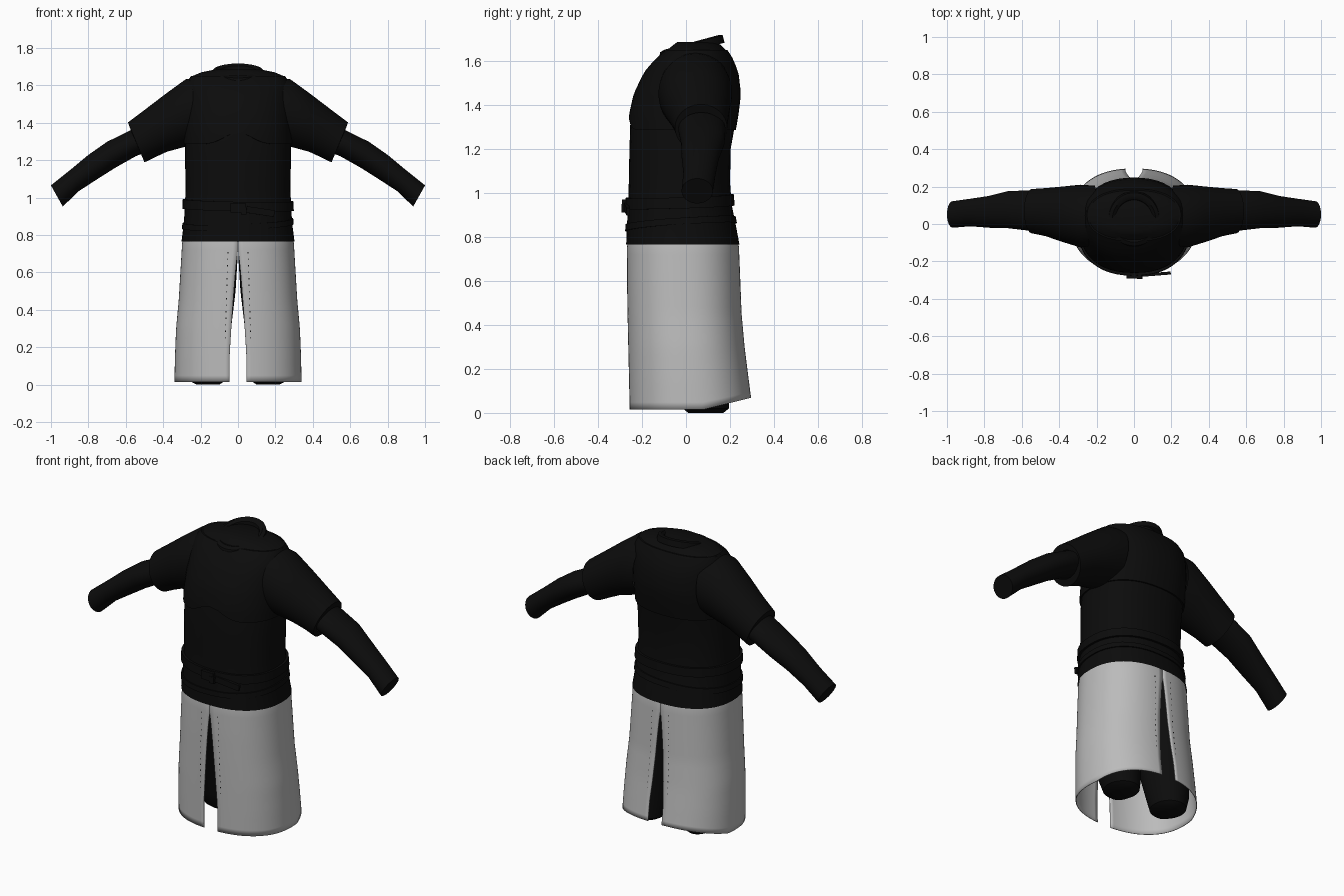
import bpy
import math
from math import sin, cos, pi, exp
from mathutils import Vector

SEGMENTS = 48
ROUNDNESS = 2.3

if "Cube" in bpy.data.objects:
    bpy.data.objects.remove(bpy.data.objects["Cube"], do_unlink=True)


def make_material(name, value):
    mat = bpy.data.materials.new(name)
    mat.use_nodes = True
    colour = (value, value, value, 1)
    mat.diffuse_color = colour
    shader = mat.node_tree.nodes["Principled BSDF"]
    shader.inputs["Base Color"].default_value = colour
    shader.inputs["Roughness"].default_value = 0.9
    return mat


black = make_material("black cloth", 0.0035)
grey = make_material("pale grey cloth", 0.5)


def make_object(name, verts, faces, mat, mirror=False, thickness=0):
    mesh = bpy.data.meshes.new(name)
    mesh.from_pydata(verts, [], faces)
    mesh.materials.append(mat)
    obj = bpy.data.objects.new(name, mesh)
    bpy.context.collection.objects.link(obj)
    bpy.ops.object.select_all(action="DESELECT")
    bpy.context.view_layer.objects.active = obj
    obj.select_set(True)
    bpy.ops.object.shade_smooth_by_angle(angle=math.radians(40))
    if mirror:
        mod = obj.modifiers.new("mirror", "MIRROR")
        mod.use_mirror_merge = False
    if thickness:
        mod = obj.modifiers.new("thickness", "SOLIDIFY")
        mod.thickness = thickness
    return obj


def loft(name, rows, mat, closed=True, cap_start=False, cap_end=False, **options):
    """Join rows of equal length into a skin."""
    count = len(rows[0])
    verts = [point for row in rows for point in row]
    faces = []
    for r in range(len(rows) - 1):
        for i in range(count if closed else count - 1):
            j = (i + 1) % count
            a, b = r * count, (r + 1) * count
            faces.append((a + i, a + j, b + j, b + i))
    if cap_start:
        faces.append(tuple(reversed(range(count))))
    if cap_end:
        faces.append(tuple(range(len(verts) - count, len(verts))))
    return make_object(name, verts, faces, mat, **options)


def sample(table, z):
    """Half width, front y and back y at a height, from an ascending table."""
    if z <= table[0][0]:
        return table[0][1:]
    for low, high in zip(table, table[1:]):
        if z <= high[0]:
            t = (z - low[0]) / (high[0] - low[0])
            return [p + (q - p) * t for p, q in zip(low[1:], high[1:])]
    return table[-1][1:]


def body_point(table, z, angle, grow=0):
    """Point on a rounded outline; angle zero is +x, a quarter turn is the back."""
    width, front, back = sample(table, z)
    c, s = cos(angle), sin(angle)
    power = 2 / ROUNDNESS
    middle, depth = (front + back) / 2, (back - front) / 2
    x = math.copysign(abs(c) ** power, c) * (width + grow)
    y = middle + math.copysign(abs(s) ** power, s) * (depth + grow)
    return Vector((x, y, z))


ANGLES = [2 * pi * i / SEGMENTS for i in range(SEGMENTS)]

# Torso: height, half width, front, back
torso = [
    (0.765, 0.302, -0.272, 0.243), (0.86, 0.290, -0.268, 0.225),
    (0.95, 0.284, -0.262, 0.207), (1.05, 0.280, -0.260, 0.200),
    (1.20, 0.283, -0.257, 0.203), (1.35, 0.282, -0.252, 0.230),
    (1.45, 0.278, -0.230, 0.242), (1.55, 0.272, -0.182, 0.230),
    (1.61, 0.268, -0.130, 0.205), (1.645, 0.255, -0.090, 0.185),
    (1.67, 0.195, -0.060, 0.160), (1.685, 0.120, -0.040, 0.140),
]
loft("tunic_body", [[body_point(torso, row[0], a) for a in ANGLES] for row in torso],
     black, cap_end=True)


# Vest shell whose lower edge arches at the middle of the chest
def vest_row(t, grow):
    row = []
    for a in ANGLES:
        arch = 0.06 * exp(-(cos(a) / 0.3) ** 2) if sin(a) < 0 else 0
        low = 1.285 + arch
        row.append(body_point(torso, low + (1.65 - low) * t, a, grow))
    return row


loft("vest", [vest_row(0, 0)] + [vest_row(i / 10, 0.008) for i in range(11)]
     + [vest_row(1, 0)], black)

# Tilted collar ring
collar = []
for radius, lift in ((0.150, -0.03), (0.142, 0.006), (0.122, 0.012), (0.105, 0.004), (0.100, -0.05)):
    collar.append([(radius * cos(a) * 0.95, 0.025 + radius * sin(a),
                    1.672 + lift + 0.27 * radius * sin(a)) for a in ANGLES])
loft("collar", collar, black)


# Belts wrapped around the waist, with an optional sideways and backward tilt
def belt(name, low, high, grow, side_tilt, back_tilt):
    rows = []
    for z, out in ((low, 0), (low, grow), (high, grow), (high, 0)):
        row = []
        for a in ANGLES:
            height = z + side_tilt * cos(a) + back_tilt * sin(a)
            row.append(body_point(torso, height, a, out))
        rows.append(row)
    loft(name, rows, black)


belt("waist_belt", 0.935, 0.985, 0.013, -0.006, 0.008)
belt("lower_belt", 0.845, 0.875, 0.007, 0.012, 0.018)


def box(name, centre, size):
    bpy.ops.mesh.primitive_cube_add(size=1, location=centre)
    obj = bpy.context.object
    obj.name = name
    obj.scale = size
    obj.data.materials.append(black)
    mod = obj.modifiers.new("soft edges", "BEVEL")
    mod.width = 0.004
    return obj


box("buckle", (0, -0.28, 0.945), (0.08, 0.024, 0.05))
box("buckle_knot", (0.03, -0.284, 0.93), (0.03, 0.02, 0.04))
strap = box("belt_strap", (0.12, -0.268, 0.925), (0.15, 0.016, 0.035))
strap.rotation_euler = (0, 0.15, 0.08)


# Arms: rings set by an upper and a lower edge point plus a depth range
def arm_ring(top_x, top_z, low_x, low_z, front, back):
    top, low = Vector((top_x, 0, top_z)), Vector((low_x, 0, low_z))
    centre, half = (top + low) / 2, (top - low) / 2
    centre.y = (front + back) / 2
    side = Vector((0, (back - front) / 2, 0))
    return [centre + half * sin(a) + side * cos(a) for a in ANGLES]


sleeve = [
    (0.20, 1.645, 0.22, 1.29, -0.12, 0.205), (0.28, 1.632, 0.295, 1.268, -0.125, 0.21),
    (0.39, 1.552, 0.38, 1.245, -0.095, 0.20), (0.50, 1.468, 0.445, 1.215, -0.065, 0.192),
    (0.588, 1.402, 0.50, 1.188, -0.05, 0.187), (0.575, 1.365, 0.515, 1.225, -0.03, 0.17),
]
loft("upper_sleeve", [arm_ring(*r) for r in sleeve], black, mirror=True)

forearm = [
    (0.52, 1.385, 0.47, 1.25, -0.03, 0.175), (0.59, 1.352, 0.545, 1.222, -0.035, 0.18),
    (0.70, 1.298, 0.655, 1.16, -0.022, 0.175), (0.80, 1.228, 0.75, 1.10, -0.02, 0.15),
    (0.90, 1.145, 0.85, 1.035, -0.012, 0.135), (1.00, 1.065, 0.937, 0.952, -0.02, 0.122),
]
loft("lower_sleeve", [arm_ring(*r) for r in forearm], black, cap_end=True, mirror=True)

# Legs: height, centre x, centre y, half width, half depth
legs = [
    (0.0, 0.160, 0.09, 0.060, 0.08), (0.02, 0.165, 0.09, 0.095, 0.105),
    (0.10, 0.170, 0.08, 0.115, 0.12), (0.30, 0.165, 0.05, 0.128, 0.15),
    (0.50, 0.152, 0.02, 0.139, 0.18), (0.68, 0.142, 0.0, 0.140, 0.20),
    (0.80, 0.135, 0.0, 0.135, 0.20),
]
loft("trouser_leg", [[(x + w * cos(a), y + d * sin(a), z) for a in ANGLES]
                     for z, x, y, w, d in legs],
     black, cap_start=True, cap_end=True, mirror=True)

# Long skirt in two halves, with tapering slits front and back
skirt = [
    (0.015, 0.340, -0.257, 0.297), (0.15, 0.337, -0.260, 0.283),
    (0.30, 0.331, -0.263, 0.267), (0.45, 0.317, -0.266, 0.253),
    (0.60, 0.308, -0.268, 0.247), (0.77, 0.298, -0.268, 0.240),
    (0.82, 0.285, -0.255, 0.225),
]


def skirt_row(z):
    slit = 0.045 * min(1, max(0, (0.71 - z) / 0.55)) ** 0.75
    reach = math.acos((slit / sample(skirt, z)[0]) ** (ROUNDNESS / 2))
    row = []
    for i in range(SEGMENTS + 1):
        point = body_point(skirt, z, reach * (2 * i / SEGMENTS - 1))
        # The hem rises towards the back
        fade = max(0, 1 - z / 0.3)
        point.z += 0.055 * fade * max(0, (point.y - 0.08) / 0.21)
        row.append(point)
    return row


heights = [0.015 + 0.805 * i / 24 for i in range(25)]
loft("skirt_panel", [skirt_row(z) for z in heights], grey, closed=False,
     mirror=True, thickness=0.004)

# Small stitches beside the slits
verts, faces = [], []
for facing in (-1, 1):
    for i in range(14):
        z = 0.25 + i * 0.035
        width, front, back = sample(skirt, z)
        angle = facing * math.acos(((0.075 - 0.03 * z) / width) ** (ROUNDNESS / 2))
        x, y, _ = body_point(skirt, z, angle, 0.001)
        start = len(verts)
        verts += [(x + dx, y, z + dz) for dx, dz in
                  ((-0.002, -0.004), (0.002, -0.004), (0.002, 0.004), (-0.002, 0.004))]
        quad = [start, start + 1, start + 2, start + 3]
        faces.append(quad if facing < 0 else quad[::-1])
make_object("slit_stitches", verts, faces, black, mirror=True)
